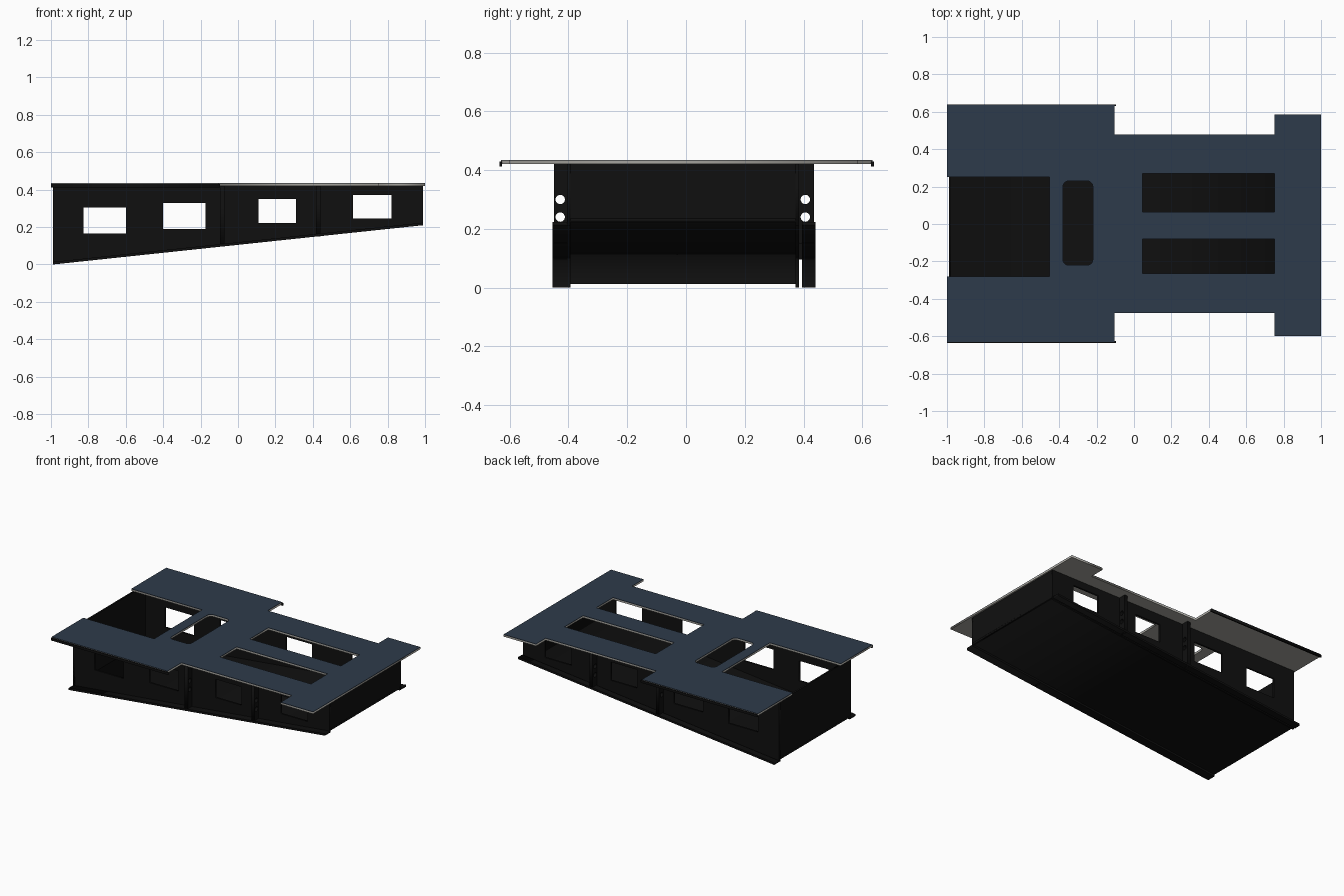
import bpy, math
from mathutils import Matrix

if "Cube" in bpy.data.objects:
    bpy.data.objects.remove(bpy.data.objects["Cube"])


def material(name, rgb):
    m = bpy.data.materials.new(name)
    m.diffuse_color = (*rgb, 1)
    m.use_nodes = True
    m.node_tree.nodes["Principled BSDF"].inputs["Base Color"].default_value = m.diffuse_color
    return m


BLACK = material("black metal", (0.005, 0.005, 0.005))
BLUE = material("slate blue", (0.027, 0.043, 0.069))
CORE = material("warm grey", (0.38, 0.37, 0.34))

# local (x, y, depth) mapped to world for each drawing plane
PLANES = {
    "XY": Matrix.Identity(4),
    "XZ": Matrix(((1, 0, 0, 0), (0, 0, 1, 0), (0, 1, 0, 0), (0, 0, 0, 1))),
    "YZ": Matrix(((0, 0, 1, 0), (1, 0, 0, 0), (0, 1, 0, 0), (0, 0, 0, 1))),
}


def sheet(name, loops, plane, lo, hi, mat):
    """Flat outline with holes, extruded from lo to hi along the plane normal."""
    cu = bpy.data.curves.new(name, 'CURVE')
    cu.dimensions = '2D'
    cu.fill_mode = 'BOTH'
    cu.extrude = (hi - lo) / 2
    for pts in loops:
        s = cu.splines.new('POLY')
        s.points.add(len(pts) - 1)
        for p, (a, b) in zip(s.points, pts):
            p.co = (a, b, 0, 1)
        s.use_cyclic_u = True
    tmp = bpy.data.objects.new(name + "_outline", cu)
    bpy.context.collection.objects.link(tmp)
    bpy.context.view_layer.update()
    dg = bpy.context.evaluated_depsgraph_get()
    me = bpy.data.meshes.new_from_object(tmp.evaluated_get(dg))
    bpy.data.objects.remove(tmp)
    me.transform(PLANES[plane] @ Matrix.Translation((0, 0, (lo + hi) / 2)))
    if plane == "XZ":
        me.flip_normals()
    me.materials.clear()
    me.materials.append(mat)
    ob = bpy.data.objects.new(name, me)
    bpy.context.collection.objects.link(ob)
    return ob


def rect(a0, a1, b0, b1, r=0):
    if not r:
        return [(a0, b0), (a1, b0), (a1, b1), (a0, b1)]
    pts = []
    for i, (a, b) in enumerate([(a1 - r, b1 - r), (a0 + r, b1 - r), (a0 + r, b0 + r), (a1 - r, b0 + r)]):
        for k in range(6):
            t = math.pi / 2 * (i + k / 5)
            pts.append((a + r * math.cos(t), b + r * math.sin(t)))
    return pts


def circle(a, b, r, n=20):
    return [(a + r * math.cos(2 * math.pi * i / n), b + r * math.sin(2 * math.pi * i / n)) for i in range(n)]


def zb(x):
    """Height of the sloping lower edge."""
    return 0.21 * (x + 0.99) / 1.98


def slope(lo, hi):
    return [(-0.99, zb(-0.99) + lo), (0.99, zb(0.99) + lo), (0.99, zb(0.99) + hi), (-0.99, zb(-0.99) + hi)]


TOP = 0.42
FRONT, BACK = -0.405, 0.385

# Deck: core with coloured top skin
deck = [
    [(-1, -0.63), (-0.105, -0.63), (-0.105, -0.475), (0.75, -0.475), (0.75, -0.6), (1, -0.6),
     (1, 0.585), (0.75, 0.585), (0.75, 0.478), (-0.105, 0.478), (-0.105, 0.635), (-1, 0.635),
     (-1, 0.25), (-0.452, 0.25), (-0.452, -0.28), (-1, -0.28)],
    rect(-0.38, -0.22, -0.22, 0.23, 0.03),
    rect(0.045, 0.75, 0.065, 0.27),
    rect(0.045, 0.75, -0.265, -0.08),
]
sheet("deck_core", deck, "XY", TOP, 0.432, CORE)
sheet("deck_skin", deck, "XY", 0.432, 0.435, BLUE)

# Lips under the wide end of the deck
for side, y0, y1 in (("front", -0.635, -0.626), ("back", 0.63, 0.639)):
    sheet(side + "_lip", [rect(-1, -0.097, y0, y1)], "XY", 0.412, 0.43, BLACK)

# Tapered side walls with window openings
wall = [
    [(-0.99, 0), (0.99, 0.21), (0.99, TOP), (-0.99, TOP)],
    rect(-0.825, -0.6, 0.165, 0.305),
    rect(-0.4, -0.175, 0.19, 0.33),
    rect(0.11, 0.31, 0.222, 0.35),
    rect(0.615, 0.82, 0.245, 0.372),
]
sheet("front_wall", wall, "XZ", FRONT, FRONT + 0.012, BLACK)
sheet("back_wall", wall, "XZ", BACK - 0.012, BACK, BLACK)

# Outward flanges along the lower edges
sheet("front_flange", [slope(0, 0.014)], "XZ", -0.455, FRONT, BLACK)
sheet("back_flange", [slope(0, 0.014)], "XZ", BACK + 0.009, 0.44, BLACK)

# Sloping floor and end walls
sheet("floor", [slope(0.013, 0.025)], "XZ", FRONT, BACK, BLACK)
sheet("left_end", [rect(FRONT, BACK, 0.015, TOP)], "YZ", -0.99, -0.978, BLACK)
sheet("right_end", [rect(FRONT, BACK, 0.222, TOP)], "YZ", 0.978, 0.99, BLACK)

# Outside ribs with cable holes
for n, x in enumerate((-0.085, 0.43)):
    for side, y0, y1, yc in (("front", -0.45, FRONT, -0.428), ("back", BACK, 0.436, 0.406)):
        loops = [rect(y0, y1, zb(x), TOP), circle(yc, 0.3, 0.016), circle(yc, 0.24, 0.016)]
        sheet(f"{side}_rib_{n + 1}", loops, "YZ", x - 0.012, x + 0.012, BLACK)
